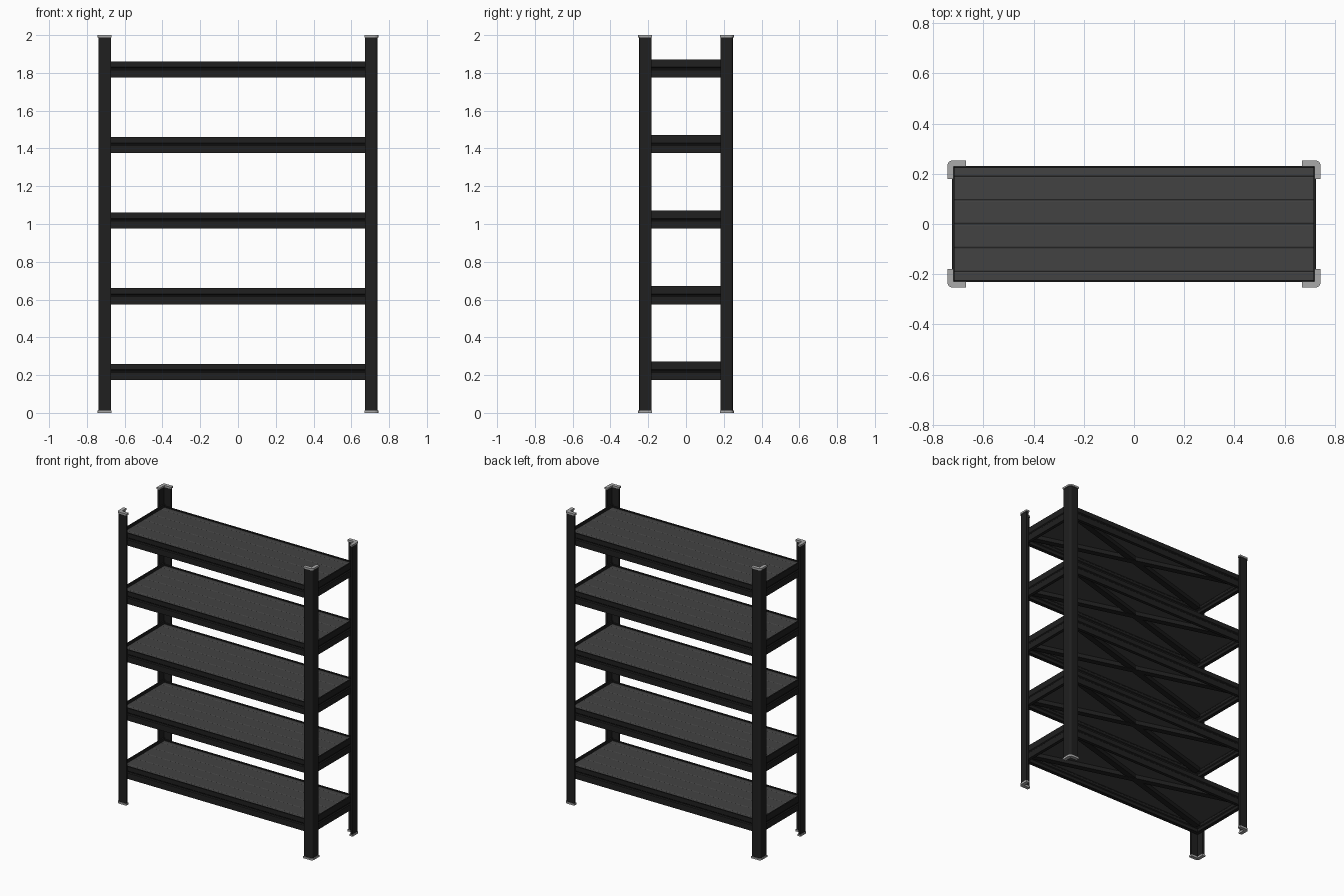
import bpy, bmesh, math
from mathutils import Vector, Matrix

if "Cube" in bpy.data.objects:
    bpy.data.objects.remove(bpy.data.objects["Cube"])


def material(name, v):
    m = bpy.data.materials.new(name)
    m.diffuse_color = (v, v, v, 1)
    m.use_nodes = True
    m.node_tree.nodes["Principled BSDF"].inputs["Base Color"].default_value = m.diffuse_color
    return m


BLACK = material("black steel", 0.014)
DARK = material("dark grey board", 0.055)
GREY = material("light grey plastic", 0.40)


def extrude(name, profile, length, matrix, mat):
    """Prism: the 2D profile is extruded along local z, then placed by matrix."""
    bm = bmesh.new()
    face = bm.faces.new([bm.verts.new((a, b, 0)) for a, b in profile])
    moved = bmesh.ops.extrude_face_region(bm, geom=[face])["geom"]
    bmesh.ops.translate(bm, vec=(0, 0, length),
                        verts=[v for v in moved if isinstance(v, bmesh.types.BMVert)])
    bmesh.ops.transform(bm, matrix=matrix, verts=bm.verts)
    bmesh.ops.recalc_face_normals(bm, faces=bm.faces)
    me = bpy.data.meshes.new(name)
    bm.to_mesh(me)
    bm.free()
    me.materials.append(mat)
    ob = bpy.data.objects.new(name, me)
    bpy.context.collection.objects.link(ob)
    return ob


def frame(x, y, z, origin):
    """Matrix with the given local axes."""
    m = Matrix((x, y, z)).transposed().to_4x4()
    m.translation = origin
    return m


def angle_profile(cx, cy, leg, t, r, sx, sy):
    """L section with a rounded outer corner at (cx, cy) in quadrant sx, sy."""
    pts = [(cx - leg, cy), (cx - leg, cy - t), (cx - t, cy - t),
           (cx - t, cy - leg), (cx, cy - leg)]
    for i in range(6):
        a = math.pi / 2 * i / 5
        pts.append((cx - r + r * math.cos(a), cy - r + r * math.sin(a)))
    return [(sx * a, sy * b) for a, b in pts]


# Corner posts with plastic caps at both ends
for sx, nx in ((-1, "left"), (1, "right")):
    for sy, ny in ((-1, "front"), (1, "back")):
        post = angle_profile(0.738, 0.248, 0.065, 0.014, 0.014, sx, sy)
        extrude(f"{ny}_{nx}_post", post, 1.984, Matrix.Translation((0, 0, 0.008)), BLACK)
        cap = angle_profile(0.743, 0.253, 0.073, 0.024, 0.02, sx, sy)
        extrude(f"{ny}_{nx}_foot", cap, 0.012, Matrix.Identity(4), GREY)
        extrude(f"{ny}_{nx}_top_cap", cap, 0.012, Matrix.Translation((0, 0, 1.988)), GREY)

X, Y, Z = Vector((1, 0, 0)), Vector((0, 1, 0)), Vector((0, 0, 1))
HX, HY = 0.724, 0.232   # half size of a shelf


def beam_profile(h):
    """Pressed beam: a = depth inward, b = height; shallow groove and bottom lip."""
    return [(0, 0), (0, 0.040), (0.005, 0.045), (0.005, 0.050), (0, 0.055), (0, h),
            (0.009, h), (0.009, 0.060), (0.014, 0.055), (0.014, 0.040),
            (0.009, 0.035), (0.009, 0.006), (0.022, 0.006), (0.022, 0)]


# Board section: flat top with shallow grooves along its length
BY = HY - 0.009
board = [(-BY, 0), (-BY, 0.014)]
for g in (-0.19, -0.095, 0, 0.095, 0.19):
    board += [(g - 0.005, 0.014), (g, 0.0115), (g + 0.005, 0.014)]
board += [(BY, 0.014), (BY, 0)]

# Diagonal brace: channel open towards the board
brace = [(-0.02, 0), (0.02, 0), (0.02, 0.028), (0.016, 0.028),
         (0.016, 0.004), (-0.016, 0.004), (-0.016, 0.028), (-0.02, 0.028)]

for i in range(5):
    z = 0.175 + 0.4 * i
    n = i + 1
    for s, name in ((-1, "front"), (1, "back")):
        extrude(f"shelf_{n}_{name}_beam", beam_profile(0.085), 2 * HX,
                frame(-s * Y, Z, X, (-HX, s * HY, z)), BLACK)
    for s, name in ((-1, "left"), (1, "right")):
        extrude(f"shelf_{n}_{name}_beam", beam_profile(0.096), 2 * HY,
                frame(-s * X, Z, Y, (s * HX, -HY, z)), BLACK)
    extrude(f"shelf_{n}_board", board, 2 * (HX - 0.009),
            frame(Y, Z, X, (-HX + 0.009, 0, z + 0.064)), DARK)
    # Crossed braces under the board
    for s, name in ((-1, "a"), (1, "b")):
        start = Vector((-HX + 0.03, -s * (HY - 0.03), z + 0.034 + 0.001 * s))
        d = Vector((-2 * start.x, -2 * start.y, 0))
        u = d.normalized()
        extrude(f"shelf_{n}_brace_{name}", brace, d.length,
                frame(Z.cross(u), Z, u, start), BLACK)
